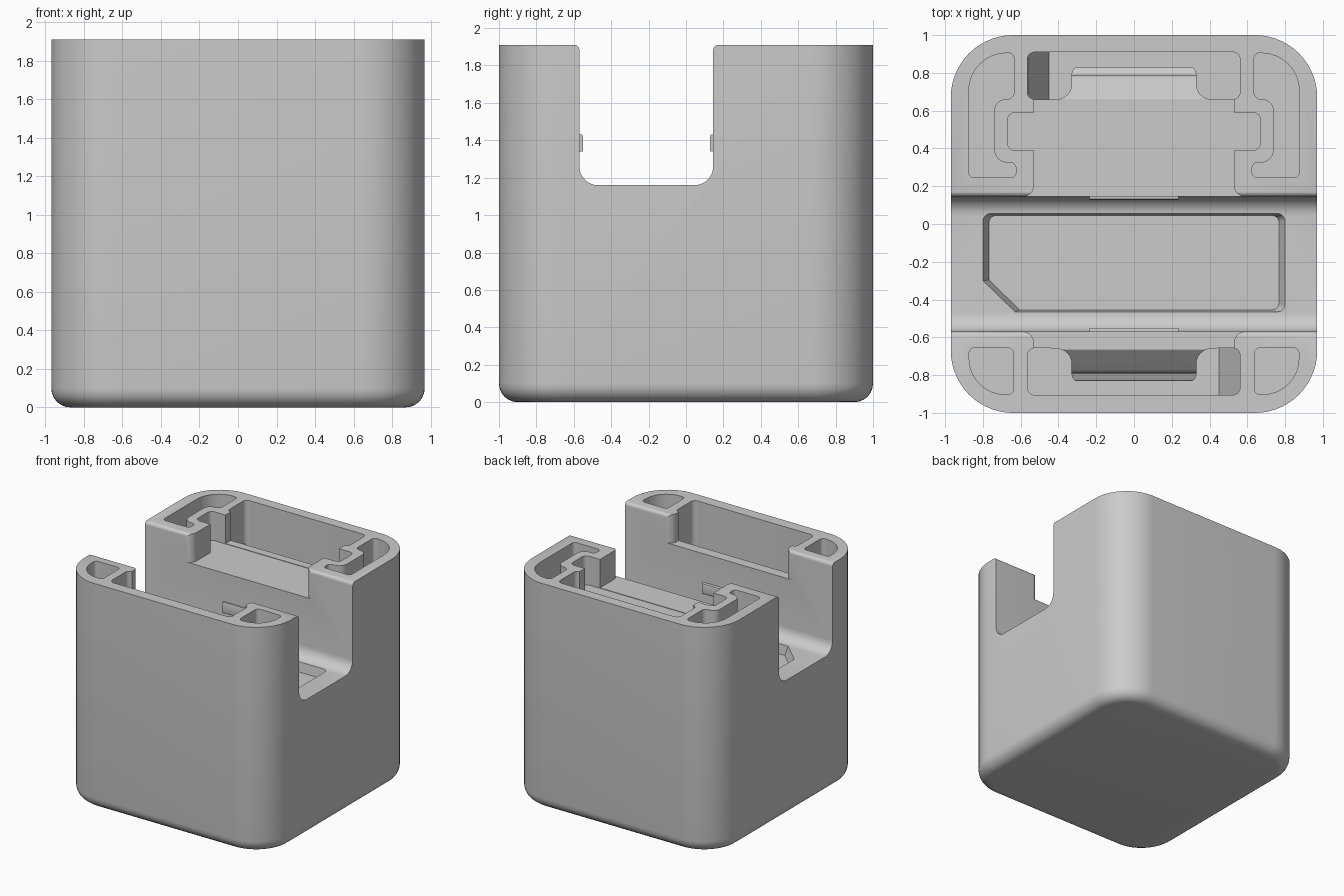
import bpy, bmesh, math
from mathutils import Vector, Matrix

if "Cube" in bpy.data.objects:
    bpy.data.objects.remove(bpy.data.objects["Cube"], do_unlink=True)

grey = bpy.data.materials.new("plain_grey")
grey.use_nodes = True
COLOR = (0.6, 0.6, 0.6, 1)
grey.diffuse_color = COLOR
grey.node_tree.nodes["Principled BSDF"].inputs["Base Color"].default_value = COLOR

TOP, FLOOR, POCKET = 1.91, 1.67, 1.3


def outline(corners, seg=8):
    """Round each (u, v, radius) corner of a closed polygon."""
    pts = []
    n = len(corners)
    for i, c in enumerate(corners):
        p = Vector(c[:2])
        r = c[2] if len(c) > 2 else 0
        if not r:
            pts.append(p)
            continue
        a = (Vector(corners[i - 1][:2]) - p).normalized()
        b = (Vector(corners[(i + 1) % n][:2]) - p).normalized()
        half = a.angle(b) / 2
        center = p + (a + b).normalized() * r / math.sin(half)
        start = p + a * r / math.tan(half) - center
        end = p + b * r / math.tan(half) - center
        sweep = start.angle_signed(end)
        for k in range(seg + 1):
            pts.append(center + Matrix.Rotation(-sweep * k / seg, 2) @ start)
    return pts


def prism(name, corners, lo, hi, axis="z", bevel=0, taper=1.0, seg=8):
    """Extrude an outline along z, or a (y, z) / (x, z) outline along x / y."""
    place = {"z": lambda u, v, w: (u, v, w),
             "x": lambda u, v, w: (w, u, v),
             "y": lambda u, v, w: (u, w, v)}[axis]
    pts = outline(corners, seg)
    mid = (Vector([min(p[i] for p in pts) for i in (0, 1)])
           + Vector([max(p[i] for p in pts) for i in (0, 1)])) / 2
    bm = bmesh.new()
    low = [bm.verts.new(place(*(mid + (p - mid) * taper), lo)) for p in pts]
    high = [bm.verts.new(place(*p, hi)) for p in pts]
    base = bm.faces.new(low)
    bm.faces.new(high)
    for i in range(len(pts)):
        j = (i + 1) % len(pts)
        bm.faces.new((low[i], low[j], high[j], high[i]))
    bmesh.ops.recalc_face_normals(bm, faces=bm.faces)
    if bevel:
        bmesh.ops.bevel(bm, geom=list(base.edges), offset=bevel, segments=6,
                        profile=0.5, affect="EDGES")
    mesh = bpy.data.meshes.new(name)
    bm.to_mesh(mesh)
    bm.free()
    mesh.materials.append(grey)
    obj = bpy.data.objects.new(name, mesh)
    bpy.context.collection.objects.link(obj)
    return obj


def combine(target, tool, operation="DIFFERENCE"):
    mod = target.modifiers.new("cut", "BOOLEAN")
    mod.operation, mod.object, mod.solver = operation, tool, "EXACT"
    bpy.ops.object.select_all(action="DESELECT")
    bpy.context.view_layer.objects.active = target
    target.select_set(True)
    bpy.ops.object.modifier_apply(modifier=mod.name)
    bpy.data.objects.remove(tool, do_unlink=True)


def box(x0, x1, y0, y1, r=0):
    return [(x0, y0, r), (x1, y0, r), (x1, y1, r), (x0, y1, r)]


def flip(corners, sx=1, sy=1):
    return [(c[0] * sx, c[1] * sy, *c[2:]) for c in corners]


# Rounded block
body = prism("body", box(-0.97, 0.97, -1, 1, 0.33), 0, TOP, bevel=0.1, seg=14)

# Cross slot with soft rim and rounded floor corners
rim = TOP + 0.001
slot = [(-0.7, 2.1), (-0.7, rim), (-0.57, rim, 0.03), (-0.57, 1.16, 0.1),
        (0.145, 1.16, 0.1), (0.145, rim, 0.03), (0.3, rim), (0.3, 2.1)]
combine(body, prism("slot", slot, -1.2, 1.2, "x"))

# Recess in the slot floor with one clipped corner and sloped sides
recess = [(-0.8, -0.3), (-0.63, -0.465), (0.8, -0.465, 0.04),
          (0.8, 0.055, 0.04), (-0.8, 0.055, 0.04)]
combine(body, prism("recess", recess, 1.08, 1.161, taper=0.96))

# Lowered centre of both walls, flaring out toward the slot
for near, far in ((0.144, 0.75), (-0.569, -0.75)):
    air = near - 0.1 if near > 0 else near + 0.1
    step = [(0.53, far), (0.53, near, 0.06), (0.75, near), (0.75, air),
            (-0.75, air), (-0.75, near), (-0.53, near, 0.06), (-0.53, far)]
    combine(body, prism("step", step, FLOOR, 2.1))

# Side ears of the rear seat
combine(body, prism("ears", box(-0.67, 0.67, 0.39, 0.59, 0.04), FLOOR - 0.004, 2.1))

# Long pockets behind the lowered walls
for y0, y1 in ((0.66, 0.91), (-0.905, -0.657)):
    combine(body, prism("pocket", box(-0.565, 0.562, y0, y1, 0.04), POCKET, 2.1))

# Corner pockets
rear = [(0.635, 0.905, 0.03), (0.875, 0.905, 0.2), (0.875, 0.245, 0.03),
        (0.625, 0.245, 0.03), (0.625, 0.325, 0.03), (0.74, 0.325, 0.07),
        (0.74, 0.66, 0.06), (0.635, 0.66, 0.04)]
front = [(0.638, -0.655, 0.03), (0.873, -0.655, 0.03),
         (0.873, -0.902, 0.19), (0.638, -0.902, 0.03)]
for side in (1, -1):
    for shape in (rear, front):
        combine(body, prism("corner_pocket", flip(shape, side), 1.45, 2.1))

parts = [body]
for s, label in ((1, "rear"), (-1, "front")):
    # Catch with an outward-sloping top
    profile = [(0.63, 1.28), (0.63, FLOOR - 0.005), (0.665, FLOOR - 0.005, 0.01),
               (0.79, 1.55, 0.06), (0.79, 1.5, 0.01), (0.832, 1.48, 0.015), (0.832, 1.28)]
    plan = [(0.44, 0.64), (0.44, 0.66), (0.33, 0.66, 0.08), (0.33, 0.835, 0.04),
            (-0.33, 0.835, 0.04), (-0.33, 0.66, 0.08), (-0.44, 0.66), (-0.44, 0.64)]
    catch = prism(label + "_catch", flip(profile, s), -0.5, 0.5, "x")
    combine(catch, prism("catch_plan", flip(plan, 1, s), 1.2, 1.8), "INTERSECT")
    # Ramp at one end of the pocket
    ramp = flip([(-0.58, 1.29), (-0.58, 1.55), (-0.56, 1.55), (-0.445, 1.29)], s)
    y0, y1 = sorted((0.65 * s, 0.92 * s))
    parts += [catch, prism(label + "_ramp", ramp, y0, y1, "y")]

# Small retaining nubs on the slot walls
for label, y0, y1 in (("rear", 0.128, 0.16), ("front", -0.585, -0.55)):
    parts.append(prism(label + "_nub", box(y0, y1, 1.34, 1.43, 0.008),
                       -0.235, 0.235, "x", seg=3))

bpy.ops.object.select_all(action="DESELECT")
for part in parts:
    part.select_set(True)
bpy.context.view_layer.objects.active = body
bpy.ops.object.shade_smooth_by_angle(angle=math.radians(30))
